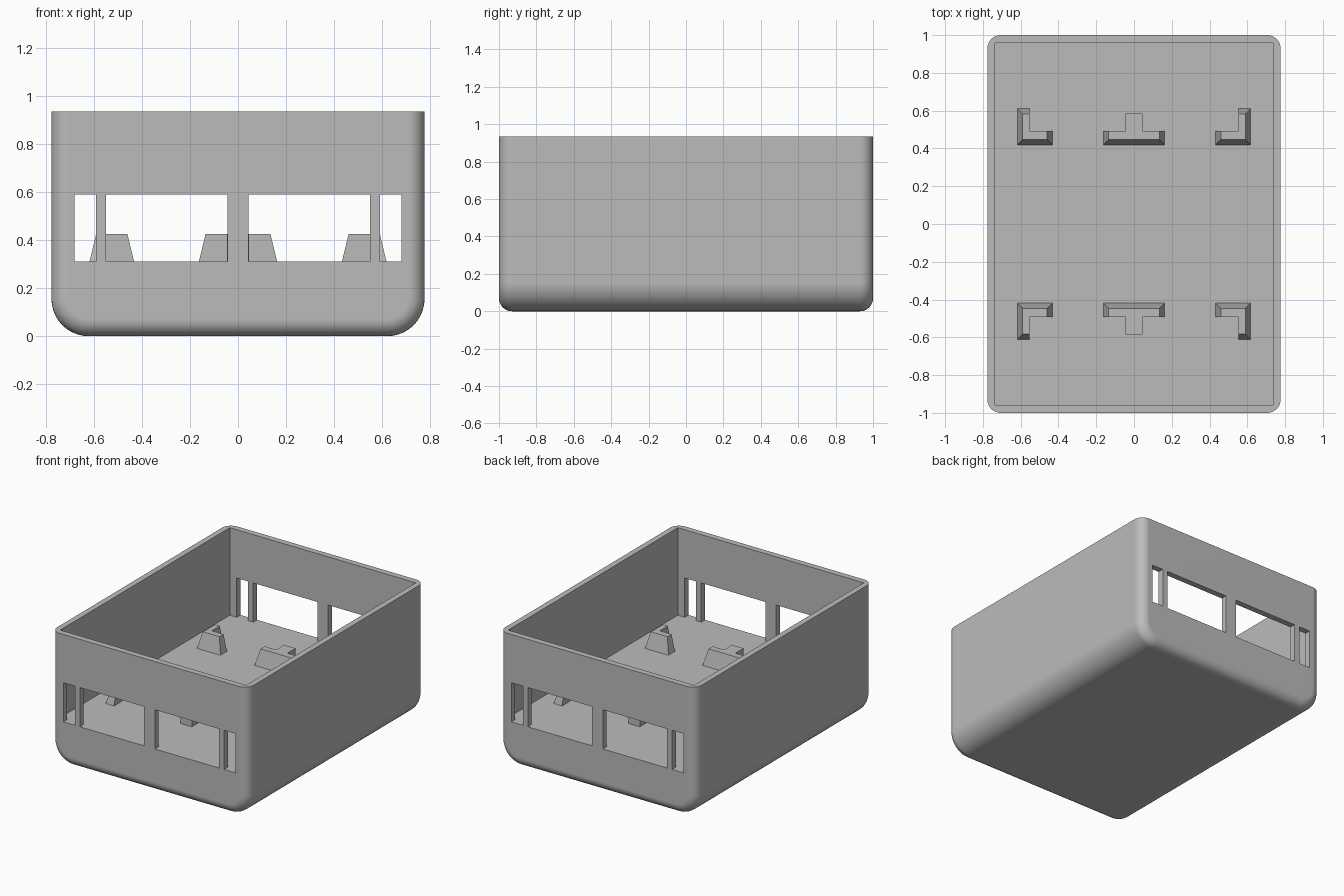
import bpy
import bmesh
from mathutils import Matrix

cube = bpy.data.objects.get("Cube")
if cube:
    bpy.data.objects.remove(cube, do_unlink=True)

HX, HY, TOP = 0.776, 1.0, 0.935      # outer half sizes and height
FLOOR, POST_TOP = 0.31, 0.425
WIN_TOP = 0.59

grey = bpy.data.materials.new("light_grey")
grey.use_nodes = True
colour = (0.5, 0.5, 0.5, 1)
grey.diffuse_color = colour
grey.node_tree.nodes["Principled BSDF"].inputs["Base Color"].default_value = colour


def add_object(name, bm):
    bmesh.ops.recalc_face_normals(bm, faces=bm.faces)
    mesh = bpy.data.meshes.new(name)
    bm.to_mesh(mesh)
    bm.free()
    mesh.materials.append(grey)
    obj = bpy.data.objects.new(name, mesh)
    bpy.context.collection.objects.link(obj)
    return obj


def add_box(bm, x0, x1, y0, y1, z0, z1):
    centre = ((x0 + x1) / 2, (y0 + y1) / 2, (z0 + z1) / 2)
    size = Matrix.Diagonal((x1 - x0, y1 - y0, z1 - z0, 1))
    bmesh.ops.create_cube(bm, size=1, matrix=Matrix.Translation(centre) @ size)


def round_edges(bm, radius, segments, rule):
    edges = [e for e in bm.edges if rule(*(v.co for v in e.verts))]
    bmesh.ops.bevel(bm, geom=edges, offset=radius, segments=segments,
                    profile=0.5, affect='EDGES', clamp_overlap=False)


# Outer body: wide rounding along the sides, then a tighter one around each end
bm = bmesh.new()
add_box(bm, -HX, HX, -HY, HY, 0, TOP)
round_edges(bm, 0.155, 10, lambda a, b: a.z < 0.01 and b.z < 0.01 and abs(a.y - b.y) > 1)
round_edges(bm, 0.07, 8, lambda a, b: abs(a.y - b.y) < 0.01
            and not (a.z > TOP - 0.01 and b.z > TOP - 0.01))
tray = add_object("tray_body", bm)

# Inner pocket and the four window openings through both end walls
bm = bmesh.new()
add_box(bm, -0.735, 0.735, -0.957, 0.957, FLOOR, TOP + 0.2)
pocket = add_object("pocket_cutter", bm)

bm = bmesh.new()
for x0, x1 in ((-0.68, -0.59), (-0.55, -0.043), (0.043, 0.55), (0.59, 0.68)):
    add_box(bm, x0, x1, -HY - 0.1, HY + 0.1, FLOOR, WIN_TOP)
windows = add_object("window_cutter", bm)

bpy.context.view_layer.objects.active = tray
for cutter in (pocket, windows):
    cutter.hide_render = True
    cut = tray.modifiers.new("cut", 'BOOLEAN')
    cut.object = cutter
    cut.operation = 'DIFFERENCE'
    cut.solver = 'EXACT'
    bpy.ops.object.modifier_apply(modifier=cut.name)
    bpy.data.objects.remove(cutter, do_unlink=True)

tray.select_set(True)
bpy.ops.object.shade_smooth_by_angle(angle=0.6)
normals = tray.modifiers.new("even_normals", 'WEIGHTED_NORMAL')
normals.keep_sharp = True


# Board supports: matching bottom and top outlines, tapered on the outer sides
def support(name, base, top, mirror_x, mirror_y):
    bm = bmesh.new()
    rings = [[bm.verts.new((x * mirror_x, y * mirror_y, z)) for x, y in outline]
             for outline, z in ((base, FLOOR - 0.01), (top, POST_TOP))]
    bm.faces.new(rings[0])
    bm.faces.new(rings[1])
    count = len(base)
    for i in range(count):
        j = (i + 1) % count
        bm.faces.new((rings[0][i], rings[0][j], rings[1][j], rings[1][i]))
    add_object(name, bm)


def corner_outline(t):
    return [(0.62 - t, 0.417 + t), (0.62 - t, 0.613 - t), (0.552, 0.613 - t),
            (0.552, 0.493), (0.43 + t, 0.493), (0.43 + t, 0.417 + t)]


def middle_outline(t):
    right = [(0.165 - t, 0.417 + t), (0.165 - t, 0.493), (0.045, 0.493), (0.045, 0.585)]
    return right + [(-x, y) for x, y in reversed(right)]


TAPER = 0.03
for end, sy in (("back", 1), ("front", -1)):
    support(end + "_middle_support", middle_outline(0), middle_outline(TAPER), 1, sy)
    for side, sx in (("left", 1), ("right", -1)):
        support(end + "_" + side + "_support", corner_outline(0), corner_outline(TAPER), sx, sy)
